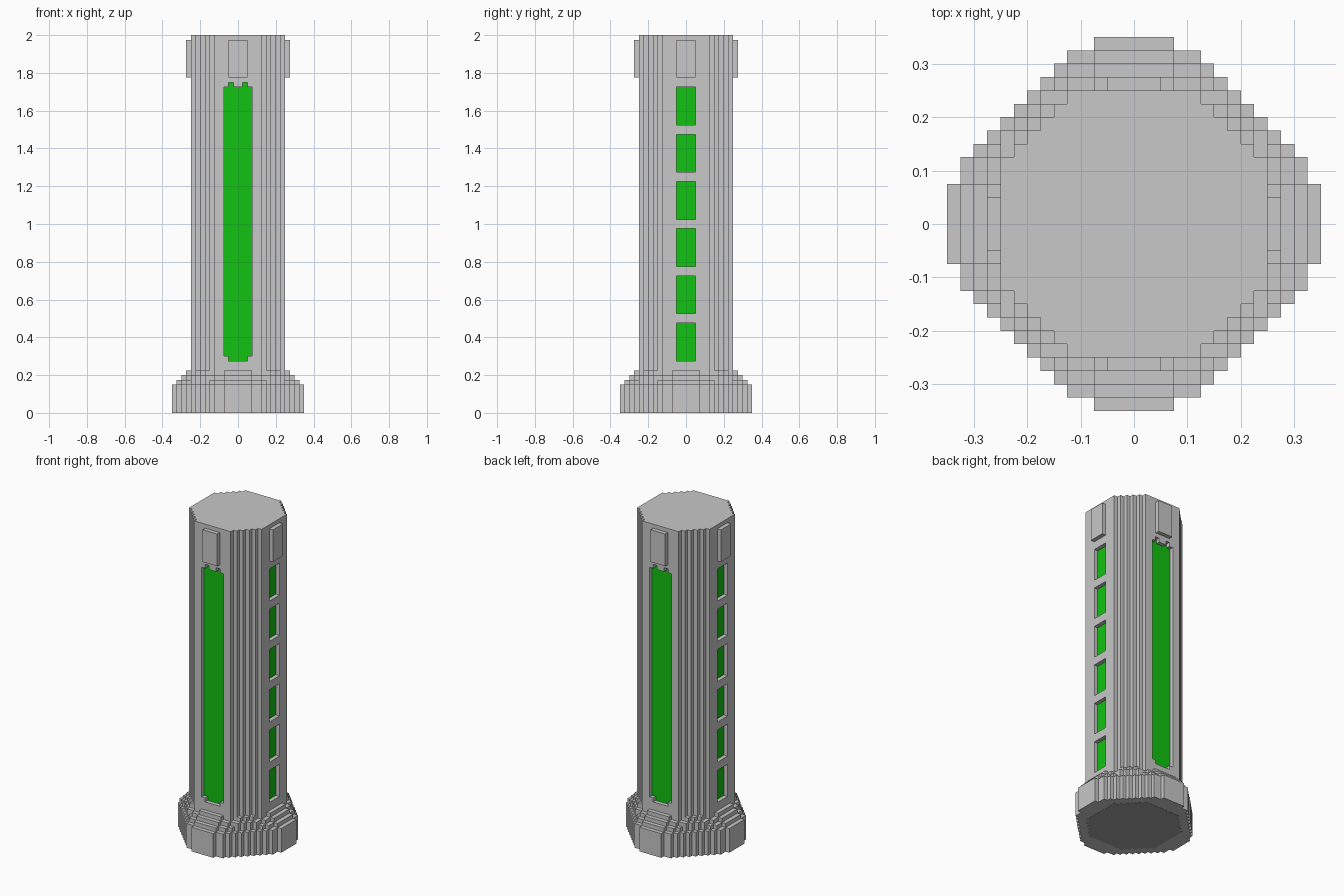
import bpy
import bmesh
from mathutils import Matrix, Vector
from math import pi

U = 0.025  # size of one block

if "Cube" in bpy.data.objects:
    bpy.data.objects.remove(bpy.data.objects["Cube"], do_unlink=True)


def material(name, rgb):
    mat = bpy.data.materials.new(name)
    mat.use_nodes = True
    mat.diffuse_color = (*rgb, 1)
    mat.node_tree.nodes["Principled BSDF"].inputs["Base Color"].default_value = (*rgb, 1)
    return mat


GREY = material("light grey", (0.58, 0.58, 0.58))
GREEN = material("bright green", (0.006, 0.54, 0.006))
DARK = material("underside grey", (0.36, 0.36, 0.36))


def stepped_outline(widths):
    """Closed stair-step outline; widths maps each row to its half width."""
    quarter = []
    for row in sorted(widths):
        for y in (row - 1, row):
            point = (widths[row], y)
            if y > 0:
                quarter.append(point)
    # drop points lying along straight runs
    quarter = [p for i, p in enumerate(quarter)
               if not (0 < i < len(quarter) - 1 and quarter[i - 1][0] == p[0] == quarter[i + 1][0])]
    quarter = [p for i, p in enumerate(quarter) if i or quarter[1][0] != p[0]]
    right = [(x, -y) for x, y in reversed(quarter)] + quarter
    left = [(-x, -y) for x, y in right]
    return right + left


def rows(radius, total, tip, second):
    """Half width of each row for a blocky round of the given radius."""
    widths = {radius: tip, radius - 1: second}
    for row in range(1, radius - 1):
        limit = radius if row <= tip else radius - 1 if row <= second else radius - 2
        widths[row] = min(limit, total - row)
    return widths


def add_prism(bm, outline, low, high, matrix=None):
    base = [bm.verts.new((x * U, y * U, low * U)) for x, y in outline]
    face = bm.faces.new(base)
    result = bmesh.ops.extrude_face_region(bm, geom=[face])
    top = [g for g in result["geom"] if isinstance(g, bmesh.types.BMVert)]
    bmesh.ops.translate(bm, vec=Vector((0, 0, (high - low) * U)), verts=top)
    if matrix:
        bmesh.ops.transform(bm, matrix=matrix, verts=base + top)


def finish(bm, name, mats):
    bmesh.ops.recalc_face_normals(bm, faces=bm.faces)
    mesh = bpy.data.meshes.new(name)
    bm.to_mesh(mesh)
    bm.free()
    for mat in mats:
        mesh.materials.append(mat)
    obj = bpy.data.objects.new(name, mesh)
    bpy.context.collection.objects.link(obj)
    return obj


def rect(w, low, high):
    return [(-w, low), (w, low), (w, high), (-w, high)]


def side_matrix(quarter_turns):
    """Stand a flat outline up against one side (0 is the front)."""
    return Matrix.Rotation(quarter_turns * pi / 2, 4, 'Z') @ Matrix.Rotation(pi / 2, 4, 'X')


# Stepped base
layers = [("base_block", 14, 18, 0, 6), ("base_step_lower", 13, 17, 6, 7),
          ("base_step_middle", 12, 17, 7, 8), ("base_step_upper", 11, 16, 8, 9)]
for name, radius, total, low, high in layers:
    bm = bmesh.new()
    add_prism(bm, stepped_outline(rows(radius, total, 3, 5)), low, high)
    finish(bm, name, [GREY])

# Tall fluted shaft
bm = bmesh.new()
shaft_rows = {row: min(10, 15 - row) for row in range(1, 11)}
add_prism(bm, stepped_outline(shaft_rows), 9, 80)
shaft = finish(bm, "shaft", [GREY, GREEN])

# Recesses: one long light front and back, six short windows on each side
half = [(2, 11), (2, 12), (3, 12), (3, 69), (2, 69), (2, 70), (1, 70), (1, 69)]
long_light = half + [(-x, z) for x, z in reversed(half)]
bm = bmesh.new()
for turn in (0, 2):
    add_prism(bm, long_light, 9, 11, side_matrix(turn))
for turn in (1, 3):
    for i in range(6):
        add_prism(bm, rect(2, 11 + 10 * i, 19 + 10 * i), 9, 11, side_matrix(turn))
cutter = finish(bm, "recess_cutter", [GREY])
cutter.hide_render = True

cut = shaft.modifiers.new("recesses", 'BOOLEAN')
cut.operation = 'DIFFERENCE'
cut.solver = 'EXACT'
cut.object = cutter
graph = bpy.context.evaluated_depsgraph_get()
carved = bpy.data.meshes.new_from_object(shaft.evaluated_get(graph))
shaft.modifiers.clear()
shaft.data = carved
bpy.data.objects.remove(cutter, do_unlink=True)
carved.materials.clear()
for mat in (GREY, GREEN):
    carved.materials.append(mat)

# Recess floors glow green
for face in carved.polygons:
    c, n = face.center, face.normal
    depth = c.x * n.x + c.y * n.y
    across = abs(c.x * n.y) + abs(c.y * n.x)
    is_floor = abs(n.z) < 0.1 and abs(depth - 9 * U) < 0.004 and across < 3.2 * U
    face.material_index = 1 if is_floor else 0

# Raised plate near the top of each side
for turn, side in enumerate(("front", "left", "back", "right")):
    bm = bmesh.new()
    add_prism(bm, rect(2, 71, 79), 10, 11, side_matrix(turn))
    finish(bm, side + "_top_plate", [GREY])

# Thin plate under the base
bm = bmesh.new()
add_prism(bm, stepped_outline(shaft_rows), -0.04, 0.04)
finish(bm, "underside_plate", [DARK])
